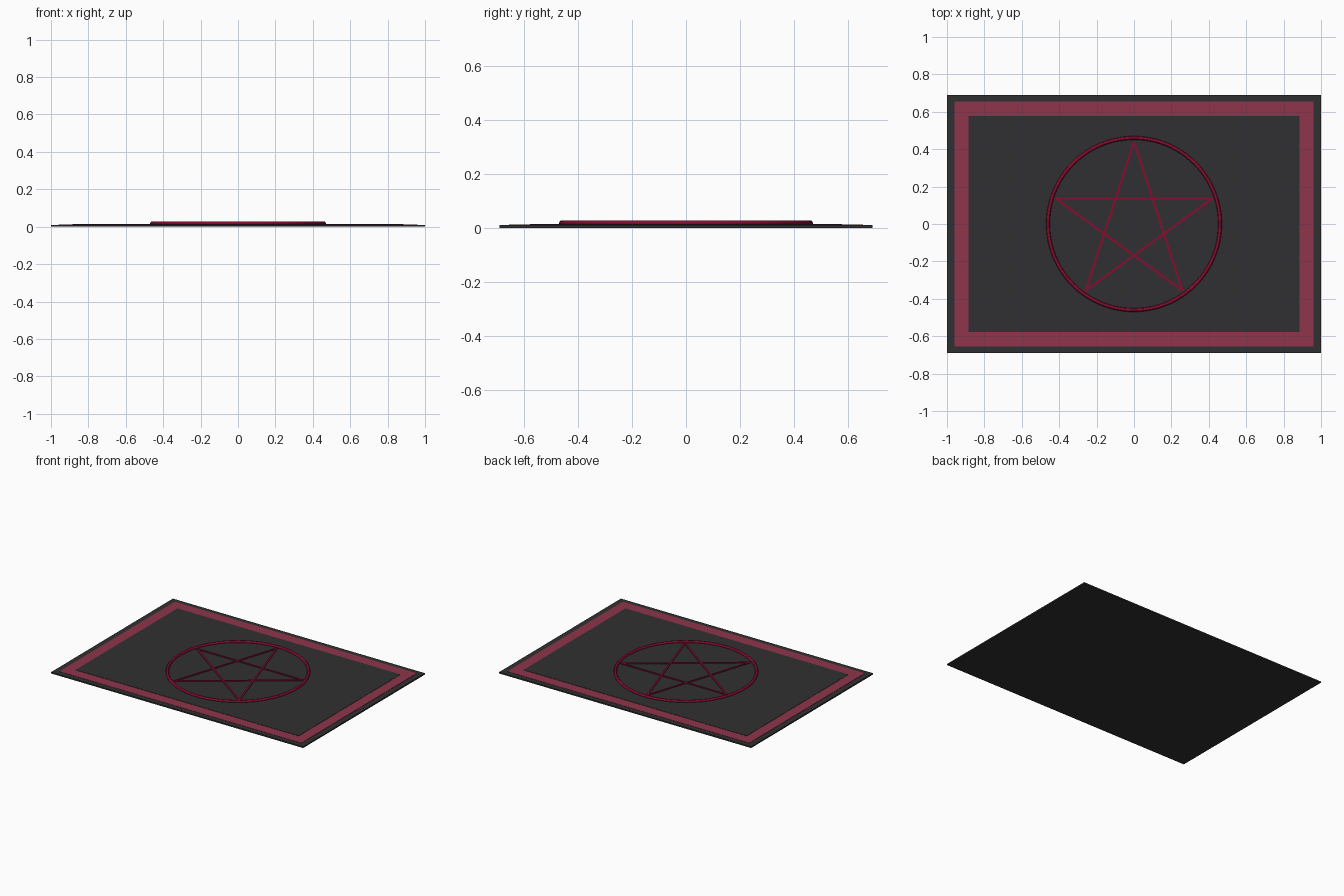
import bpy
from math import pi, sin, cos, atan2
from mathutils import Vector

if "Cube" in bpy.data.objects:
    bpy.data.objects.remove(bpy.data.objects["Cube"])


def material(name, rgb):
    m = bpy.data.materials.new(name)
    m.diffuse_color = (*rgb, 1)
    m.use_nodes = True
    m.node_tree.nodes["Principled BSDF"].inputs["Base Color"].default_value = m.diffuse_color
    return m


charcoal = material("charcoal", (0.03, 0.03, 0.032))
rose = material("rose", (0.27, 0.035, 0.07))
crimson = material("crimson", (0.24, 0.004, 0.03))


def slab(name, size, centre, mat, angle=0):
    bpy.ops.mesh.primitive_cube_add(size=1, location=centre, rotation=(0, 0, angle))
    ob = bpy.context.object
    ob.name = name
    ob.scale = size
    bpy.ops.object.transform_apply(location=False, rotation=False, scale=True)
    ob.data.materials.append(mat)
    return ob


def layer(name, half_x, half_y, z0, z1, mat):
    slab(name, (2 * half_x, 2 * half_y, z1 - z0), (0, 0, (z0 + z1) / 2), mat)


# Stacked cloth layers: base, coloured border band, centre field
layer("rug_base", 1.0, 0.69, 0.0, 0.010, charcoal)
layer("rug_border", 0.96, 0.655, 0.001, 0.012, rose)
layer("rug_field", 0.885, 0.577, 0.002, 0.014, charcoal)

# Raised round ring
bpy.ops.mesh.primitive_torus_add(major_radius=0.46, minor_radius=0.01,
                                 major_segments=96, minor_segments=12,
                                 location=(0, 0, 0.018))
ring = bpy.context.object
ring.name = "ring"
ring.data.materials.append(crimson)
bpy.ops.object.shade_smooth_by_angle()

# Five thin bars joining every second point of a pentagon
points = [Vector((0.44 * cos(pi / 2 + i * 2 * pi / 5),
                  0.44 * sin(pi / 2 + i * 2 * pi / 5), 0.015)) for i in range(5)]
for i in range(5):
    a, b = points[i], points[(i + 2) % 5]
    d = b - a
    slab(f"star_bar_{i + 1}", (d.length, 0.012, 0.008), (a + b) / 2,
         crimson, atan2(d.y, d.x))
